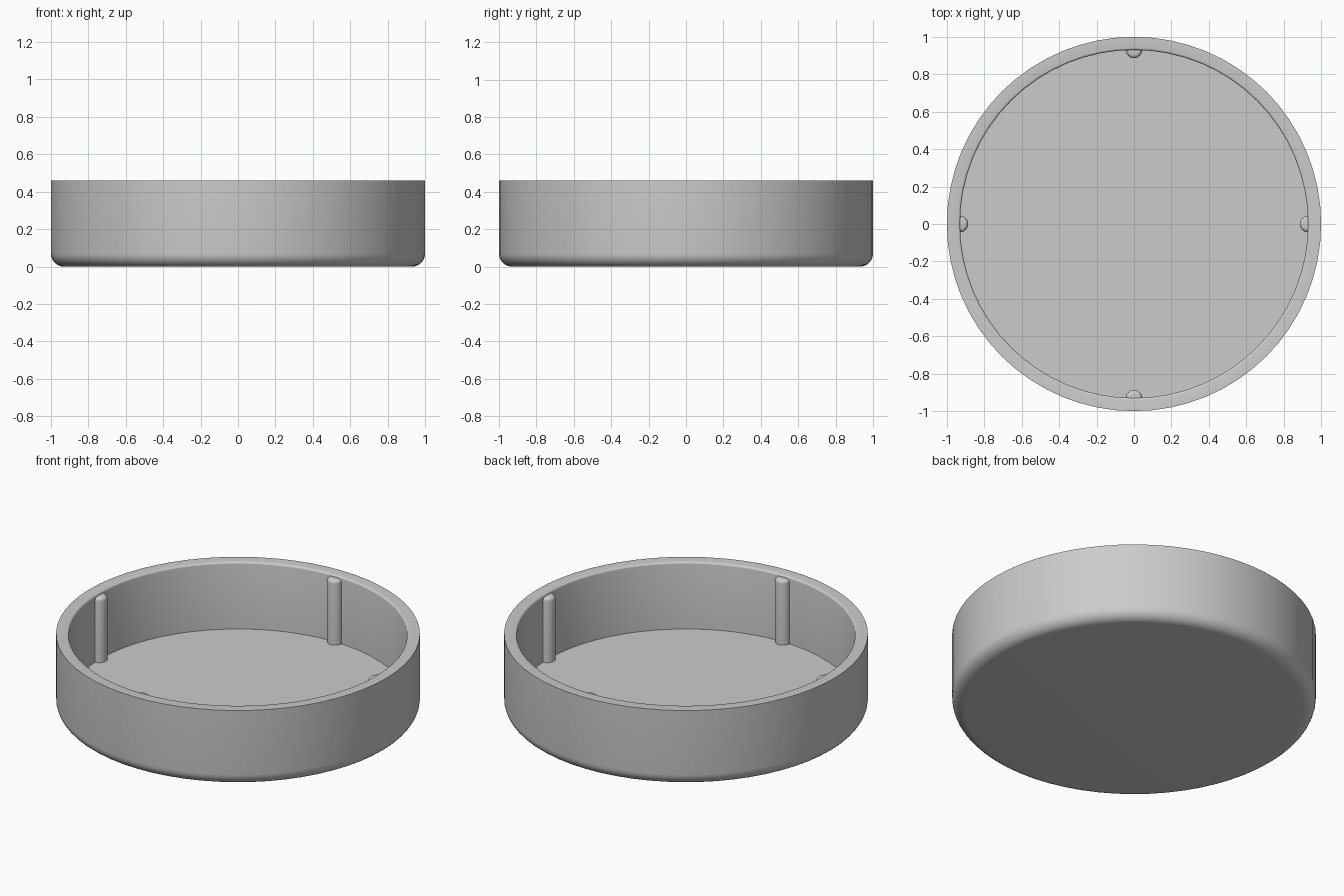
import bpy
import bmesh
import math
from mathutils import Matrix, Vector

cube = bpy.data.objects.get("Cube")
if cube:
    bpy.data.objects.remove(cube, do_unlink=True)

HEIGHT = 0.46
FLOOR = 0.055
INNER = 0.93
BASE_ROUND = 0.07
LIP_ROUND = 0.012

grey = bpy.data.materials.new("plain grey")
grey.use_nodes = True
grey.diffuse_color = (0.6, 0.6, 0.6, 1)
grey.node_tree.nodes["Principled BSDF"].inputs["Base Color"].default_value = (0.6, 0.6, 0.6, 1)


def lathe(name, profile, segments, location=(0, 0, 0)):
    """Spin a profile of (radius, height) points that starts and ends on the axis."""
    bm = bmesh.new()
    verts = [bm.verts.new((r, 0, z)) for r, z in profile]
    edges = [bm.edges.new(pair) for pair in zip(verts, verts[1:])]
    bmesh.ops.spin(bm, geom=verts + edges, cent=(0, 0, 0), axis=(0, 0, 1),
                   angle=math.tau, steps=segments, use_duplicate=False)
    bmesh.ops.remove_doubles(bm, verts=bm.verts, dist=0.0005)
    bmesh.ops.recalc_face_normals(bm, faces=bm.faces)
    mesh = bpy.data.meshes.new(name)
    bm.to_mesh(mesh)
    bm.free()
    mesh.materials.append(grey)
    obj = bpy.data.objects.new(name, mesh)
    bpy.context.collection.objects.link(obj)
    obj.location = location
    bpy.ops.object.select_all(action="DESELECT")
    obj.select_set(True)
    bpy.context.view_layer.objects.active = obj
    bpy.ops.object.shade_smooth_by_angle(angle=math.radians(35))
    return obj


def arc(cx, cz, radius, start, end, steps):
    angles = [math.radians(start + (end - start) * i / steps) for i in range(steps + 1)]
    return [(cx + radius * math.cos(a), cz + radius * math.sin(a)) for a in angles]


# Round dish: rounded base, straight wall, softened inner lip, flat floor
dish = [(0, 0)]
dish += arc(1 - BASE_ROUND, BASE_ROUND, BASE_ROUND, -90, 0, 8)
dish += [(1, HEIGHT)]
dish += arc(INNER + LIP_ROUND, HEIGHT - LIP_ROUND, LIP_ROUND, 90, 180, 4)
dish += [(INNER, FLOOR), (0, FLOOR)]
lathe("dish", dish, 64)

# Four upright ribs half sunk into the inner wall, with rounded tops
RIB, RIB_TOP, RIB_ROUND = 0.044, 0.447, 0.02
rib = [(0, FLOOR - 0.01), (RIB, FLOOR - 0.01)]
rib += arc(RIB - RIB_ROUND, RIB_TOP - RIB_ROUND, RIB_ROUND, 0, 90, 5)
rib += [(0, RIB_TOP)]
for i, side in enumerate(("left", "back", "right", "front")):
    spot = Matrix.Rotation(i * math.pi / 2, 3, "Z") @ Vector((INNER, 0, 0))
    lathe(side + "_rib", rib, 24, spot)
